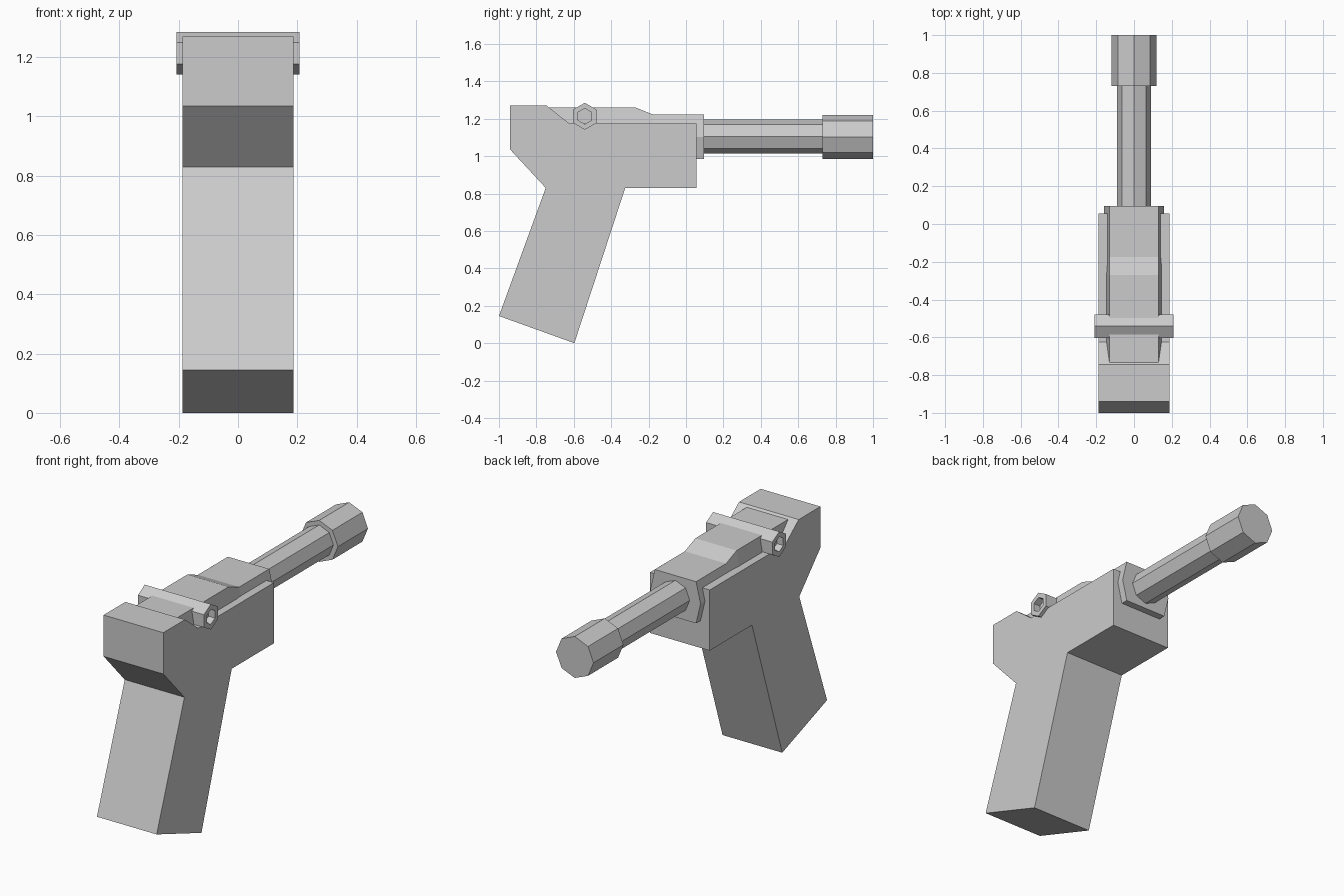
import bpy
import bmesh
import math
from mathutils import Matrix, Vector

cube = bpy.data.objects.get("Cube")
if cube:
    bpy.data.objects.remove(cube, do_unlink=True)

# One plain grey for every part
grey = bpy.data.materials.new("plain grey")
grey.use_nodes = True
colour = (0.6, 0.6, 0.6, 1)
grey.diffuse_color = colour
grey.node_tree.nodes["Principled BSDF"].inputs["Base Color"].default_value = colour


def finish(name, bm):
    bmesh.ops.recalc_face_normals(bm, faces=bm.faces)
    mesh = bpy.data.meshes.new(name)
    bm.to_mesh(mesh)
    bm.free()
    mesh.materials.append(grey)
    obj = bpy.data.objects.new(name, mesh)
    bpy.context.collection.objects.link(obj)
    return obj


def loft(name, rings):
    """Closed skin through rings of equal point count."""
    bm = bmesh.new()
    loops = [[bm.verts.new(p) for p in ring] for ring in rings]
    for a, b in zip(loops, loops[1:]):
        for i in range(len(a)):
            j = (i + 1) % len(a)
            bm.faces.new((a[i], a[j], b[j], b[i]))
    bm.faces.new(loops[0])
    bm.faces.new(loops[-1])
    return finish(name, bm)


def rod(name, sides, radius, start, end, z):
    """Faceted rod along y with a corner pointing up."""
    def ring(y):
        angles = [2 * math.pi * i / sides for i in range(sides)]
        return [(radius * math.sin(a), y, z + radius * math.cos(a)) for a in angles]
    return loft(name, [ring(start), ring(end)])


# Grip and frame in one side profile
profile = [(-1, 0.145), (-0.597, 0.0), (-0.325, 0.83), (0.055, 0.83),
           (0.055, 1.175), (-0.625, 1.175), (-0.745, 1.27), (-0.94, 1.27),
           (-0.94, 1.035), (-0.75, 0.83)]
loft("grip_frame", [[(x, y, z) for y, z in profile] for x in (-0.188, 0.188)])


# Six-sided receiver with a stepped top
def receiver_ring(y, top):
    half = [(0.13, top), (0.158, 1.103), (0.13, 0.985)]
    return [(x, y, z) for x, z in half] + [(-x, y, z) for x, z in reversed(half)]


loft("receiver", [receiver_ring(-0.78, 1.26), receiver_ring(-0.27, 1.26),
                  receiver_ring(-0.175, 1.222), receiver_ring(0.095, 1.222)])

# Barrel and muzzle
rod("barrel", 8, 0.09, 0.05, 0.8, 1.105)
rod("muzzle", 8, 0.118, 0.73, 1.0, 1.103)

# Hexagonal cross bolt with a recessed socket in each end
bm = bmesh.new()
place = Matrix.Translation((0, -0.541, 1.213)) @ Matrix.Rotation(math.pi / 2, 4, "Y")
place = place @ Matrix.Rotation(math.pi / 2, 4, "Z")
bmesh.ops.create_cone(bm, cap_ends=True, segments=6, radius1=0.072,
                      radius2=0.072, depth=0.416, matrix=place)
bm.normal_update()
ends = [f for f in bm.faces if abs(f.normal.x) > 0.9]
for end in ends:
    inward = Vector((-0.04 if end.normal.x > 0 else 0.04, 0, 0))
    bmesh.ops.inset_region(bm, faces=[end], thickness=0.03)
    socket = bmesh.ops.extrude_face_region(bm, geom=[end])
    floor = [v for v in socket["geom"] if isinstance(v, bmesh.types.BMVert)]
    bmesh.ops.translate(bm, verts=floor, vec=inward)
    if end.is_valid:
        bmesh.ops.delete(bm, geom=[end], context="FACES_ONLY")
finish("cross_bolt", bm)
